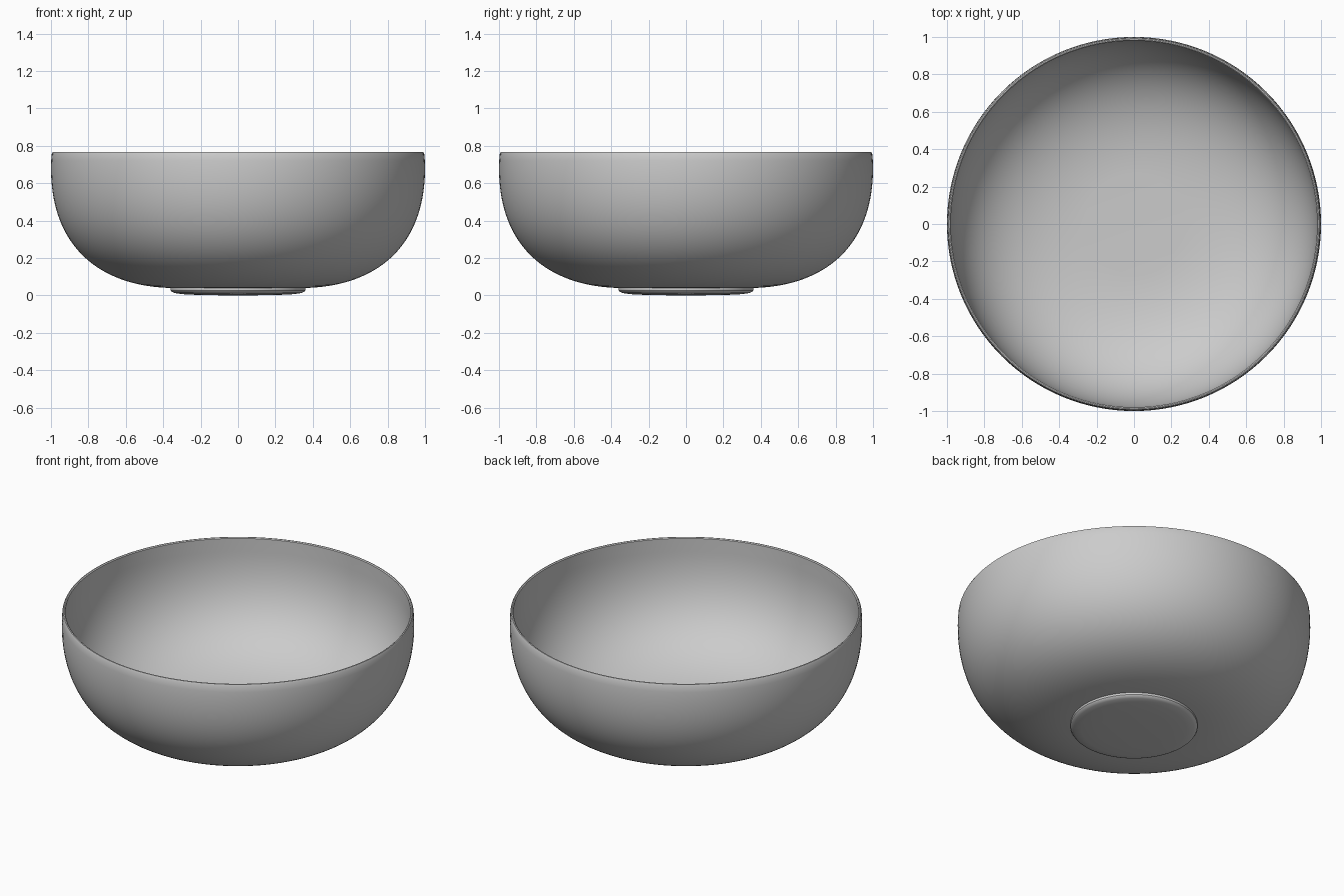
import bpy, bmesh, math
from mathutils import Vector
from mathutils.geometry import interpolate_bezier

if "Cube" in bpy.data.objects:
    bpy.data.objects.remove(bpy.data.objects["Cube"])

SEGMENTS = 128


def bezier(a, b, c, d, count):
    pts = [Vector((r, 0, z)) for r, z in (a, b, c, d)]
    return [(p.x, p.z) for p in interpolate_bezier(*pts, count)]


def lathe(name, profile):
    """Revolve a closed (radius, height) profile that starts and ends on the axis."""
    bm = bmesh.new()
    verts = [bm.verts.new((r, 0, z)) for r, z in profile]
    edges = [bm.edges.new(pair) for pair in zip(verts, verts[1:])]
    bmesh.ops.spin(bm, geom=verts + edges, cent=(0, 0, 0), axis=(0, 0, 1),
                   angle=math.tau, steps=SEGMENTS, use_merge=True)
    bmesh.ops.remove_doubles(bm, verts=bm.verts, dist=1e-5)
    bmesh.ops.recalc_face_normals(bm, faces=bm.faces)
    mesh = bpy.data.meshes.new(name)
    bm.to_mesh(mesh)
    bm.free()
    obj = bpy.data.objects.new(name, mesh)
    bpy.context.collection.objects.link(obj)
    bpy.ops.object.select_all(action='DESELECT')
    obj.select_set(True)
    bpy.context.view_layer.objects.active = obj
    bpy.ops.object.shade_smooth_by_angle(angle=math.radians(35))
    return obj


# Slightly domed base disc with a rounded edge
foot = [(0, 0), (0.2, 0.002), (0.3, 0.007), (0.34, 0.013),
        (0.355, 0.02), (0.36, 0.027), (0.36, 0.038)]

# Outer wall, thin rounded rim, inner wall and flat floor
outer = bezier((0.36, 0.04), (0.75, 0.05), (1.0, 0.27), (1.0, 0.68), 36)
rim = [(0.999, 0.72), (0.996, 0.755), (0.991, 0.766), (0.985, 0.767), (0.979, 0.762)]
inner = bezier((0.979, 0.68), (0.979, 0.29), (0.74, 0.072), (0.265, 0.061), 36)
floor = [(0, 0.06)]

lathe("bowl", foot + outer + rim + inner + floor)
